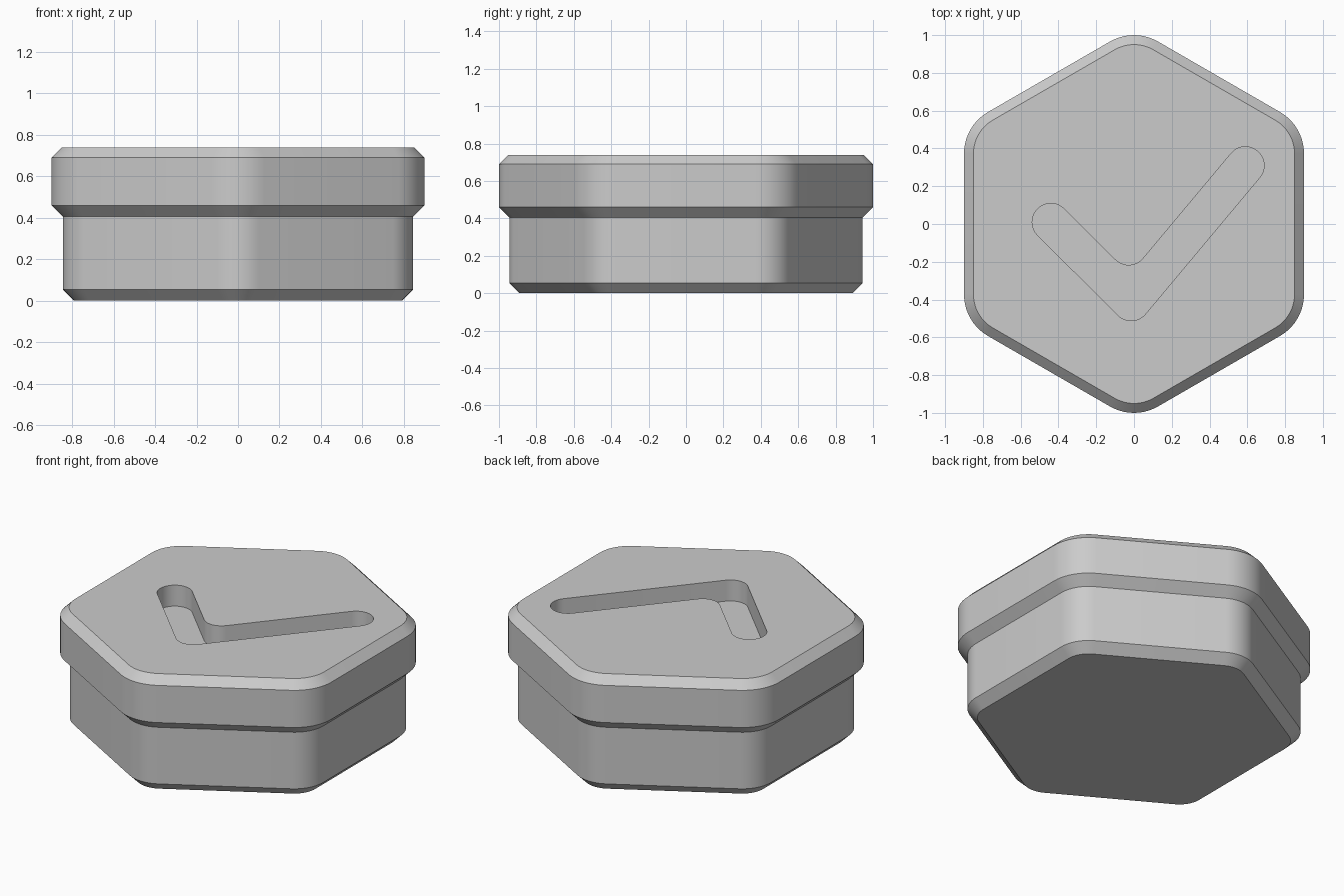
import bpy
import bmesh
from math import cos, sin, pi, atan2
from mathutils import Vector

if "Cube" in bpy.data.objects:
    bpy.data.objects.remove(bpy.data.objects["Cube"], do_unlink=True)

GREY = (0.6, 0.6, 0.6, 1)
grey = bpy.data.materials.new("plain grey")
grey.use_nodes = True
grey.diffuse_color = GREY
grey.node_tree.nodes["Principled BSDF"].inputs["Base Color"].default_value = GREY


def arc(center, radius, start, end, steps):
    """Points along an arc, both ends included."""
    return [Vector((center[0] + radius * cos(a), center[1] + radius * sin(a)))
            for a in (start + (end - start) * i / steps for i in range(steps + 1))]


def loft(name, rings):
    """Closed solid through a stack of (outline, height) rings."""
    bm = bmesh.new()
    loops = [[bm.verts.new((p.x, p.y, z)) for p in outline] for outline, z in rings]
    count = len(loops[0])
    for low, high in zip(loops, loops[1:]):
        for i in range(count):
            j = (i + 1) % count
            bm.faces.new((low[i], low[j], high[j], high[i]))
    bm.faces.new(loops[0][::-1])
    bm.faces.new(loops[-1])
    bmesh.ops.recalc_face_normals(bm, faces=bm.faces)
    mesh = bpy.data.meshes.new(name)
    bm.to_mesh(mesh)
    bm.free()
    mesh.materials.append(grey)
    obj = bpy.data.objects.new(name, mesh)
    bpy.context.collection.objects.link(obj)
    return obj


def rounded_hexagon(apothem):
    """Hexagon with a corner on +y; corner centres stay fixed as it is offset."""
    core = 0.646
    points = []
    for k in range(6):
        a = pi / 6 + k * pi / 3
        center = Vector((cos(a), sin(a))) * core / cos(pi / 6)
        points += arc(center, apothem - core, a - pi / 6, a + pi / 6, 10)
    return points


def check_outline(left, corner, right, radius):
    """Tick-shaped stroke with round ends and a rounded inner corner."""
    left, corner, right = Vector(left), Vector(corner), Vector(right)
    to_left, to_right = (left - corner).normalized(), (right - corner).normalized()
    a_left, a_right = atan2(to_left.y, to_left.x), atan2(to_right.y, to_right.x)
    bisector = (to_left + to_right).normalized()
    half = (a_left - a_right) / 2
    inner = corner + bisector * 2 * radius / sin(half)
    return (arc(corner, radius, a_left + pi / 2, a_right + 3 * pi / 2, 10)
            + arc(right, radius, a_right - pi / 2, a_right + pi / 2, 20)
            + arc(inner, radius, a_right + 3 * pi / 2, a_left + pi / 2, 10)
            + arc(left, radius, a_left - pi / 2, a_left + pi / 2, 20))


# Stepped hexagonal body with chamfered edges
profile = [(0.79, 0), (0.845, 0.055), (0.845, 0.405),
           (0.9, 0.46), (0.9, 0.69), (0.85, 0.74)]
body = loft("hexagonal_body", [(rounded_hexagon(r), z) for r, z in profile])

# Recessed check mark in the top
tick = check_outline((-0.44, 0.01), (-0.015, -0.413), (0.59, 0.31), 0.099)
cutter = loft("check_cutter", [(tick, 0.61), (tick, 0.9)])
cutter.hide_render = True
cut = body.modifiers.new("check_recess", "BOOLEAN")
cut.operation = "DIFFERENCE"
cut.solver = "EXACT"
cut.object = cutter

bpy.ops.object.select_all(action="DESELECT")
body.select_set(True)
bpy.context.view_layer.objects.active = body
bpy.ops.object.modifier_apply(modifier=cut.name)
bpy.data.objects.remove(cutter, do_unlink=True)
bpy.ops.object.shade_smooth_by_angle(angle=pi / 6)
